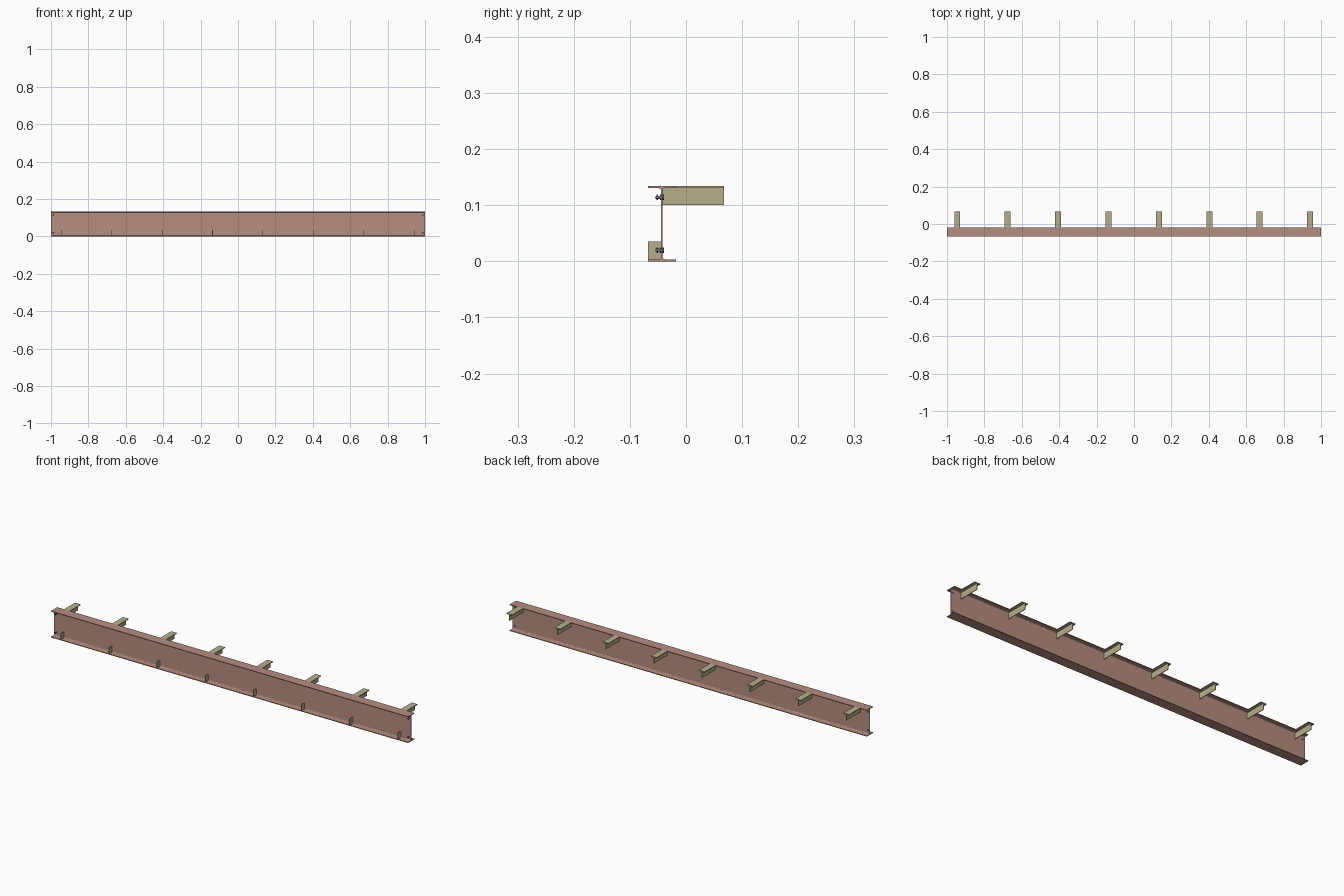
import bpy, bmesh, math
from mathutils import Matrix, Vector

if "Cube" in bpy.data.objects:
    bpy.data.objects.remove(bpy.data.objects["Cube"])

L, H, W = 2.0, 0.134, 0.05      # beam length, height, flange width
YC = -0.043                     # web plane
T, TW, F = 0.0035, 0.0024, 0.005  # flange, web, root fillet


def material(name, rgb):
    m = bpy.data.materials.new(name)
    m.diffuse_color = (*rgb, 1)
    m.use_nodes = True
    m.node_tree.nodes["Principled BSDF"].inputs["Base Color"].default_value = m.diffuse_color
    return m


RED = material("oxide_red", (0.47, 0.27, 0.22))
KHAKI = material("khaki", (0.47, 0.43, 0.26))
STEEL = material("bolt_steel", (0.15, 0.15, 0.19))


def finish(name, bm, mat):
    bmesh.ops.recalc_face_normals(bm, faces=bm.faces)
    me = bpy.data.meshes.new(name)
    bm.to_mesh(me)
    bm.free()
    me.materials.append(mat)
    ob = bpy.data.objects.new(name, me)
    bpy.context.collection.objects.link(ob)
    return ob


def extrude_x(name, profile, x0, x1, mat):
    bm = bmesh.new()
    face = bm.faces.new([bm.verts.new((x0, y, z)) for y, z in profile])
    ext = bmesh.ops.extrude_face_region(bm, geom=[face])
    bmesh.ops.translate(bm, vec=(x1 - x0, 0, 0),
                        verts=[v for v in ext["geom"] if isinstance(v, bmesh.types.BMVert)])
    return finish(name, bm, mat)


def add_box(bm, lo, hi):
    lo, hi = Vector(lo), Vector(hi)
    m = Matrix.Translation((lo + hi) / 2) @ Matrix.Diagonal((*(hi - lo), 1))
    bmesh.ops.create_cube(bm, size=1, matrix=m)


# I-beam: one quarter of the section, mirrored round
quarter = [(W / 2, H / 2), (W / 2, H / 2 - T)]
cy, cz = TW / 2 + F, H / 2 - T - F
for i in range(5):
    a = math.pi / 2 + i * math.pi / 8
    quarter.append((cy + F * math.cos(a), cz + F * math.sin(a)))
right = quarter + [(y, -z) for y, z in reversed(quarter)]
section = right + [(-y, z) for y, z in reversed(right)]
extrude_x("i_beam", [(YC + y, H / 2 + z) for y, z in section], -L / 2, L / 2, RED)

# T-shaped brackets behind the beam and small stiffeners in front
for i in range(8):
    x = -0.945 + i * 0.2695
    bm = bmesh.new()
    add_box(bm, (x - 0.016, YC + W / 2, H - T), (x + 0.016, 0.068, H))
    add_box(bm, (x - 0.0015, YC, 0.1), (x + 0.0015, 0.068, H - T))
    finish(f"bracket_{i + 1}", bm, KHAKI)
    bm = bmesh.new()
    add_box(bm, (x - 0.0015, YC - W / 2, T * 0.5), (x + 0.0015, YC, 0.035))
    finish(f"stiffener_{i + 1}", bm, KHAKI)


# End bolts through the web: shank, hex head and nut
def bolt(name, x, z):
    bm = bmesh.new()
    for sides, r, y0, y1 in ((12, 0.0025, -0.054, -0.039), (6, 0.0048, -0.0525, -0.0495),
                             (6, 0.0048, YC - 0.0035, YC + 0.0035)):
        m = Matrix.Translation((x, (y0 + y1) / 2, z)) @ Matrix.Rotation(math.pi / 2, 4, 'X')
        bmesh.ops.create_cone(bm, cap_ends=True, segments=sides, radius1=r, radius2=r,
                              depth=y1 - y0, matrix=m)
    finish(name, bm, STEEL)


for side, x in (("left", -0.988), ("right", 0.988)):
    for level, z in (("lower", 0.02), ("upper", 0.114)):
        bolt(f"bolt_{side}_{level}", x, z)
